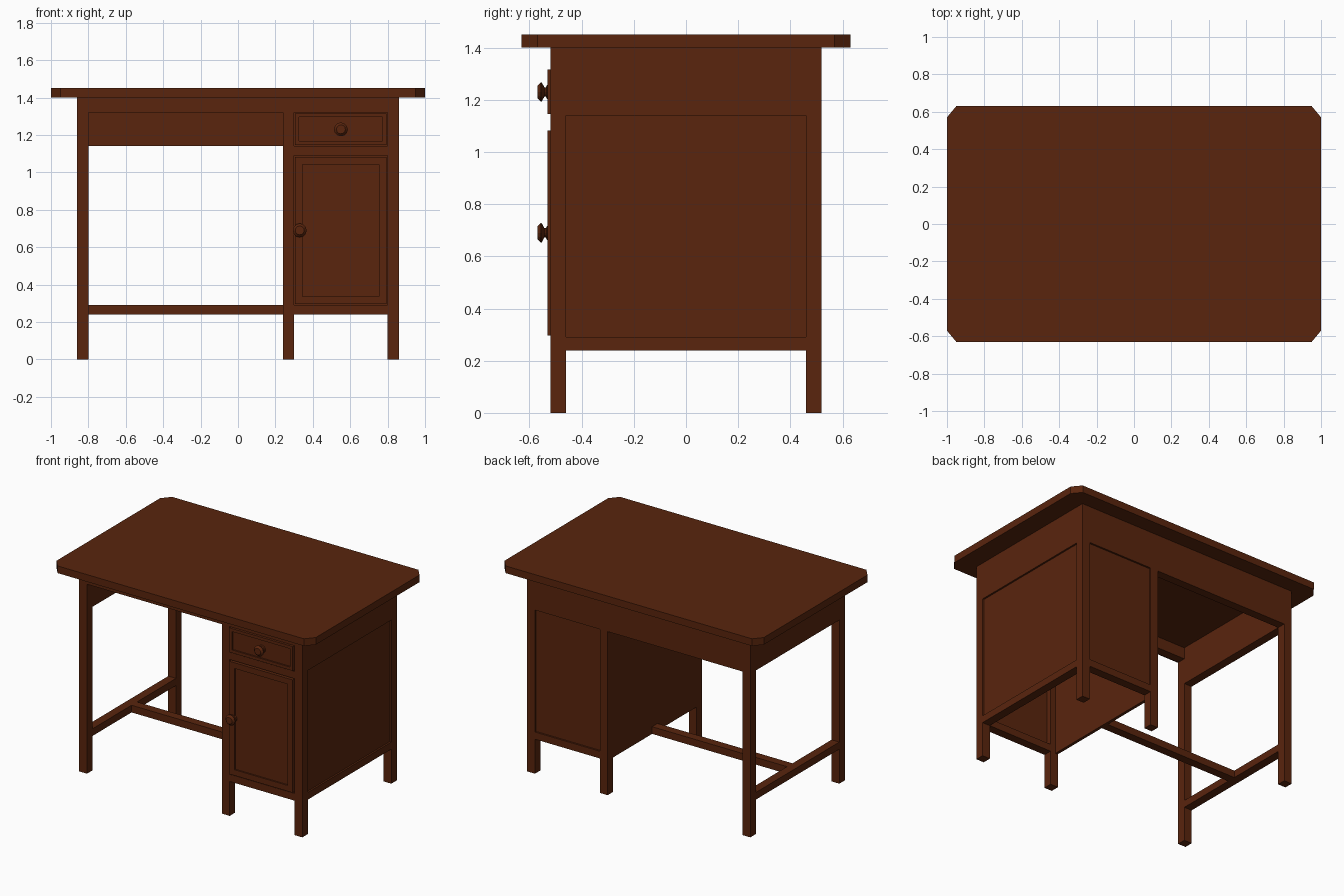
import bpy, bmesh, math
from mathutils import Vector

if "Cube" in bpy.data.objects:
    bpy.data.objects.remove(bpy.data.objects["Cube"])

wood = bpy.data.materials.new("dark_wood")
wood.diffuse_color = (0.10, 0.018, 0.004, 1)
wood.use_nodes = True
wood.node_tree.nodes["Principled BSDF"].inputs["Base Color"].default_value = wood.diffuse_color


def finish(name, bm):
    bmesh.ops.recalc_face_normals(bm, faces=bm.faces)
    me = bpy.data.meshes.new(name)
    bm.to_mesh(me)
    bm.free()
    me.materials.append(wood)
    ob = bpy.data.objects.new(name, me)
    bpy.context.collection.objects.link(ob)
    return ob


def box_bm(x, y, z):
    bm = bmesh.new()
    bmesh.ops.create_cube(bm, size=1)
    for v in bm.verts:
        for i, (a, b) in enumerate((x, y, z)):
            v.co[i] = a if v.co[i] < 0 else b
    return bm


def box(name, x, y, z):
    return finish(name, box_bm(x, y, z))


def framed_front(name, x, z, margin, depth=0.01):
    """Slab whose front face has a sunken panel."""
    bm = box_bm(x, (-0.53, -0.49), z)
    bm.normal_update()
    front = min(bm.faces, key=lambda f: f.calc_center_median().y)
    bmesh.ops.inset_region(bm, faces=[front], thickness=margin)
    edge = list({e for e in front.edges})
    new = bmesh.ops.extrude_face_region(bm, geom=[front])["geom"]
    bmesh.ops.translate(bm, vec=(0, depth, 0),
                        verts=[g for g in new if isinstance(g, bmesh.types.BMVert)])
    if front.is_valid:
        bm.faces.remove(front)
    return finish(name, bm)


def knob(name, x, z):
    """Turned knob: profile of (radius, y) spun around the y axis."""
    prof = [(0, -0.515), (0.027, -0.515), (0.027, -0.533), (0.018, -0.537),
            (0.018, -0.543), (0.037, -0.553), (0.037, -0.557), (0.024, -0.57), (0, -0.57)]
    bm = bmesh.new()
    vs = [bm.verts.new((x + r, y, z)) for r, y in prof]
    es = [bm.edges.new(p) for p in zip(vs, vs[1:])]
    bmesh.ops.spin(bm, geom=vs + es, cent=(x, 0, z), axis=(0, 1, 0),
                   angle=2 * math.pi, steps=12)
    bmesh.ops.remove_doubles(bm, verts=bm.verts, dist=0.0005)
    return finish(name, bm)


# Table top with clipped corners
bm = bmesh.new()
corners = [(1, -0.57), (1, 0.57), (0.95, 0.63), (-0.95, 0.63),
           (-1, 0.57), (-1, -0.57), (-0.95, -0.63), (0.95, -0.63)]
face = bm.faces.new([bm.verts.new((x, y, 1.40)) for x, y in corners])
up = bmesh.ops.extrude_face_region(bm, geom=[face])["geom"]
bmesh.ops.translate(bm, vec=(0, 0, 0.05),
                    verts=[g for g in up if isinstance(g, bmesh.types.BMVert)])
if not any(f.is_valid and abs(f.calc_center_median().z - 1.40) < 1e-4 for f in bm.faces):
    bm.faces.new([v for v in bm.verts if v.co.z < 1.41])
finish("table_top", bm)

# Six square legs
FRONT, BACK, SPAN = (-0.52, -0.46), (0.46, 0.52), (-0.46, 0.46)
LEFT, MID, RIGHT = (-0.86, -0.80), (0.24, 0.30), (0.80, 0.86)
for side, x in (("left", LEFT), ("middle", MID), ("right", RIGHT)):
    for end, y in (("front", FRONT), ("back", BACK)):
        box(f"{end}_{side}_leg", x, y, (0, 1.40))

# Aprons around the knee space
KNEE, CAB = (-0.80, 0.24), (0.30, 0.80)
box("front_apron_rail", KNEE, FRONT, (1.32, 1.40))
box("back_apron", KNEE, BACK, (1.14, 1.40))
box("left_apron", LEFT, SPAN, (1.14, 1.40))

# Stretchers
box("left_stretcher", LEFT, SPAN, (0.24, 0.29))
box("middle_stretcher", KNEE, (-0.03, 0.03), (0.24, 0.29))

# Cabinet rails and sunken panels
for end, z in (("bottom", (0.24, 0.29)), ("top", (1.14, 1.40))):
    box(f"cabinet_back_{end}_rail", CAB, BACK, z)
    box(f"cabinet_right_{end}_rail", RIGHT, SPAN, z)
box("cabinet_back_panel", CAB, (0.488, 0.508), (0.29, 1.14))
box("cabinet_right_panel", (0.828, 0.848), SPAN, (0.29, 1.14))
box("cabinet_left_panel", (0.24, 0.26), SPAN, (0.24, 1.40))
for end, z in (("bottom", (0.24, 0.29)), ("middle", (1.09, 1.14)), ("top", (1.32, 1.40))):
    box(f"cabinet_front_{end}_rail", CAB, FRONT, z)

# Drawer and door with knobs
framed_front("drawer_front", (0.305, 0.793), (1.146, 1.316), 0.03)
framed_front("cabinet_door", (0.305, 0.793), (0.297, 1.083), 0.057)
knob("drawer_knob", 0.55, 1.23)
knob("door_knob", 0.33, 0.69)
